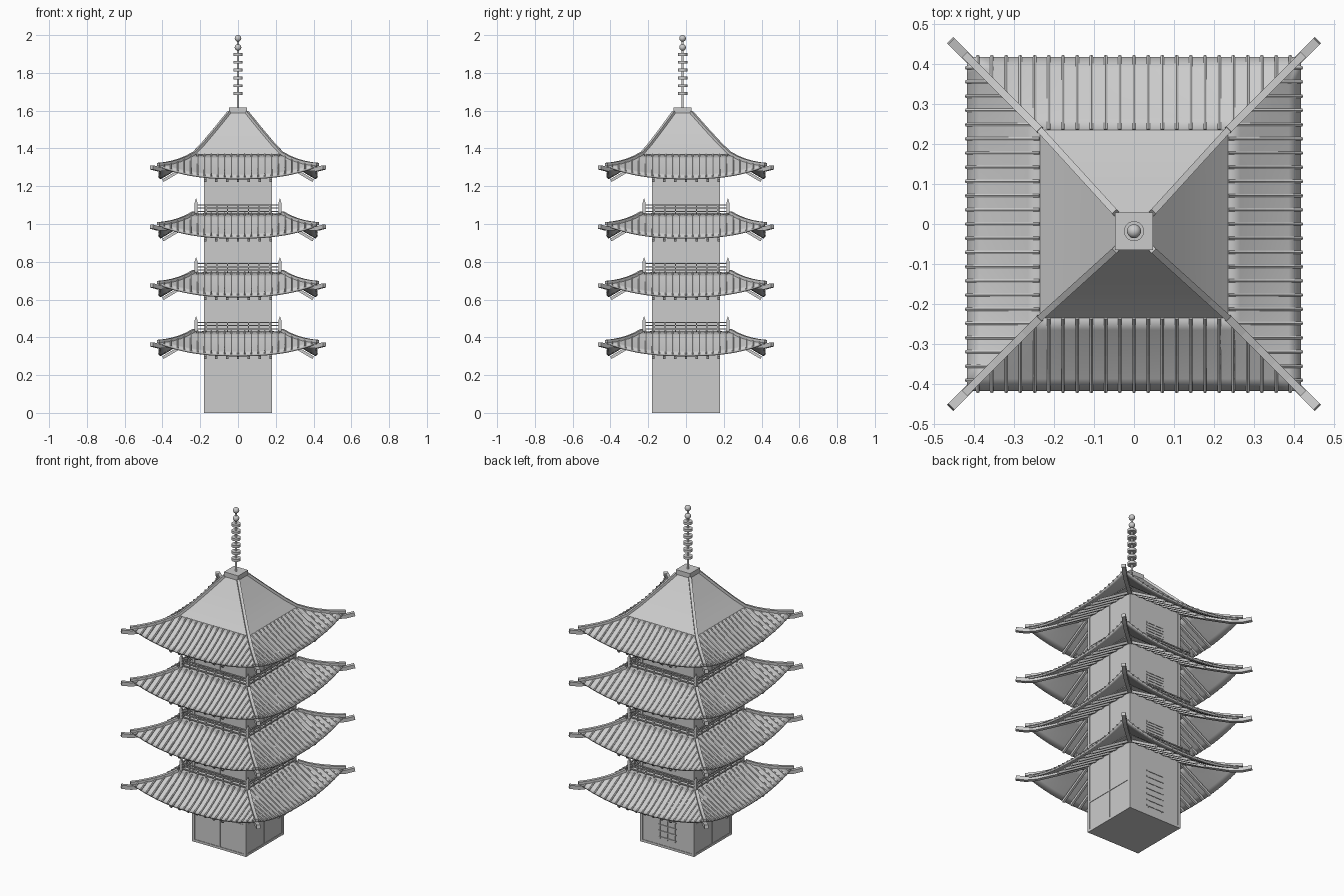
import bpy, bmesh, math
from mathutils import Vector, Matrix

if "Cube" in bpy.data.objects:
    bpy.data.objects.remove(bpy.data.objects["Cube"])

TIERS = [0.31, 0.622, 0.933, 1.247]      # eave height of each roof
INNER, OUTER, DROP, RISE = 0.235, 0.417, 0.122, 0.065
OFF = -0.018                             # crown sits slightly forward
ROT = [Matrix.Rotation(k * math.pi / 2, 4, 'Z') for k in range(4)]


def finish(bm, name, smooth=False):
    bmesh.ops.recalc_face_normals(bm, faces=bm.faces)
    me = bpy.data.meshes.new(name)
    bm.to_mesh(me)
    bm.free()
    ob = bpy.data.objects.new(name, me)
    bpy.context.collection.objects.link(ob)
    if smooth:
        bpy.ops.object.select_all(action='DESELECT')
        ob.select_set(True)
        bpy.context.view_layer.objects.active = ob
        bpy.ops.object.shade_smooth_by_angle(angle=math.radians(35))
    return ob


def box(bm, x0, x1, y0, y1, z0, z1, m=Matrix()):
    s = Matrix.Diagonal((x1 - x0, y1 - y0, z1 - z0, 1))
    t = Matrix.Translation(((x0 + x1) / 2, (y0 + y1) / 2, (z0 + z1) / 2))
    bmesh.ops.create_cube(bm, size=1, matrix=m @ t @ s)


def sweep(bm, pts, w, h, m=Matrix(), n=4):
    """Upright rectangular (n=4) or rounded bar along a path."""
    rings = []
    for i, p in enumerate(pts):
        d = (pts[min(i + 1, len(pts) - 1)] - pts[max(i - 1, 0)]).normalized()
        side = d.cross(Vector((0, 0, 1))).normalized()
        up = side.cross(d)
        k = 2 ** 0.5 if n == 4 else 1
        ring = []
        for j in range(n):
            a = 2 * math.pi * (j + 0.5) / n
            ring.append(bm.verts.new(m @ (p + side * math.cos(a) * w / 2 * k + up * math.sin(a) * h / 2 * k)))
        rings.append(ring)
    for a, b in zip(rings, rings[1:]):
        for j in range(n):
            bm.faces.new((a[j], a[(j + 1) % n], b[(j + 1) % n], b[j]))
    bm.faces.new(rings[0])
    bm.faces.new(rings[-1])


def roof_point(x, r, z):
    """Point on the front roof slope at distance r from the axis."""
    v = (r - INNER) / (OUTER - INNER)
    u = min(abs(x) / r, 1)
    return Vector((x, -r, z + DROP - DROP * v * (1.2 - 0.2 * v) + RISE * u ** 2.5 * v ** 1.3))


def make_roof(z, idx):
    # curved roof skin on four sides
    bm = bmesh.new()
    nu, nv = 20, 6
    for m in ROT:
        g = []
        for j in range(nv + 1):
            r = INNER + (OUTER - INNER) * j / nv
            g.append([bm.verts.new(m @ roof_point((2 * i / nu - 1) * r, r, z)) for i in range(nu + 1)])
        for j in range(nv):
            for i in range(nu):
                bm.faces.new((g[j][i], g[j + 1][i], g[j + 1][i + 1], g[j][i + 1]))
    bmesh.ops.remove_doubles(bm, verts=bm.verts, dist=1e-5)
    ob = finish(bm, f"roof_{idx}", True)
    mod = ob.modifiers.new("thickness", 'SOLIDIFY')
    mod.thickness = 0.012
    mod.offset = -1

    # tile ribs running down each slope
    bm = bmesh.new()
    for k, m in enumerate(ROT):
        lift = Vector((0, 0, 0.002 if k == 0 else 0))
        for i in range(-11, 12):
            x = i * 0.0355
            r0 = max(INNER, abs(x) + 0.004)
            pts = [roof_point(x, r0 + (OUTER + 0.003 - r0) * t / 4, z) + lift for t in range(5)]
            sweep(bm, pts, 0.01, 0.01, m, 6)
    finish(bm, f"tile_ribs_{idx}")

    # hip ridges above and projecting hip rafters below
    bm = bmesh.new()
    for m in ROT:
        pts = []
        for t in range(6):
            r = INNER + (OUTER + 0.006 - INNER) * t / 5
            pts.append(roof_point(r, r, z) + Vector((0, 0, 0.004)))
        sweep(bm, pts, 0.018, 0.016, m)
        low = [Vector((r, -r, z + h)) for r, h in ((0.17, 0.115), (0.3, 0.07), (0.38, 0.045), (0.42, 0.043), (0.458, 0.053))]
        sweep(bm, low, 0.022, 0.022, m)
    finish(bm, f"hips_{idx}")

    # sloping rafters under the eaves
    bm = bmesh.new()
    for m in ROT:
        for i in range(-3, 4):
            sweep(bm, [Vector((i * 0.0575, -0.17, z + 0.118)), Vector((i * 0.0575, -0.398, z - 0.018))], 0.013, 0.015, m)
    finish(bm, f"rafters_{idx}")


def make_balcony(z, idx):
    # floor, rails, balusters and pointed corner posts
    bm = bmesh.new()
    box(bm, -INNER, INNER, -INNER, INNER, z - 0.012, z)
    R = 0.222
    for m in ROT:
        for h in (0.012, 0.03, 0.046):
            box(bm, -R, R, -R - 0.004, -R + 0.004, z + h - 0.003, z + h + 0.003, m)
        for i in range(-3, 4):
            box(bm, i * 0.056 - 0.003, i * 0.056 + 0.003, -R - 0.003, -R + 0.003, z, z + 0.044, m)
        box(bm, R - 0.007, R + 0.007, -R - 0.007, -R + 0.007, z, z + 0.06, m)
        bmesh.ops.create_cone(bm, cap_ends=True, segments=4, radius1=0.0099, radius2=0.001, depth=0.02,
                              matrix=m @ Matrix.Translation((R, -R, z + 0.07)) @ Matrix.Rotation(math.pi / 4, 4, 'Z'))
    finish(bm, f"balcony_{idx}")


def make_storey(z0, z1, eave, idx):
    # wall block with framed panels; the back side carries a lattice
    bm = bmesh.new()
    B = 0.176
    box(bm, -B, B, -B, B, z0, z1)
    mid = z0 + (eave - z0) * 0.6
    for k, m in enumerate(ROT):
        box(bm, B - 0.012, B + 0.004, -B - 0.004, -B + 0.012, z0, z1, m)
        box(bm, -B, B, -B - 0.003, -B, z0, z0 + 0.014, m)
        if k == 2:
            for c in (-0.05, 0, 0.05):
                box(bm, c - 0.003, c + 0.003, -B - 0.003, -B, z0 + 0.05, eave - 0.02, m)
            for j in range(7):
                h = z0 + 0.06 + (eave - z0 - 0.09) * j / 6
                box(bm, -0.06, 0.06, -B - 0.004, -B, h - 0.003, h + 0.003, m)
        else:
            box(bm, -0.005, 0.005, -B - 0.003, -B, z0, z1, m)
            box(bm, -B, B, -B - 0.003, -B, mid - 0.004, mid + 0.004, m)
    finish(bm, f"storey_{idx}")


floor = 0.0
for n, z in enumerate(TIERS, 1):
    make_storey(floor, z + DROP - 0.012, z, n)
    make_roof(z, n)
    if n < 4:
        make_balcony(z + DROP, n)
    floor = z + DROP

# upper pyramid of the top roof, with slightly hollow sides
zb = TIERS[-1] + DROP
levels = [(INNER, 0, zb), (0.187, OFF * 0.25, zb + 0.05), (0.118, OFF * 0.62, zb + 0.132), (0.046, OFF, 1.59)]
bm = bmesh.new()
loops = [[bm.verts.new((sx * r, oy + sy * r, z)) for sx, sy in ((-1, -1), (1, -1), (1, 1), (-1, 1))] for r, oy, z in levels]
for a, b in zip(loops, loops[1:]):
    for j in range(4):
        bm.faces.new((a[j], a[(j + 1) % 4], b[(j + 1) % 4], b[j]))
bm.faces.new(loops[0])
bm.faces.new(loops[-1])
finish(bm, "top_pyramid", True)

bm = bmesh.new()
for sx in (-1, 1):
    for sy in (-1, 1):
        sweep(bm, [Vector((sx * r, oy + sy * r, z + 0.003)) for r, oy, z in levels], 0.016, 0.014)
finish(bm, "top_hips")

# crown block and finial with rings and balls
bm = bmesh.new()
box(bm, -0.047, 0.047, OFF - 0.047, OFF + 0.047, 1.582, 1.617)
finish(bm, "crown_block")

bm = bmesh.new()


def disc(r, z, h):
    bmesh.ops.create_cone(bm, cap_ends=True, segments=24, radius1=r, radius2=r, depth=h,
                          matrix=Matrix.Translation((0, OFF, z)))


disc(0.006, 1.79, 0.37)
for i in range(6):
    disc(0.025, 1.69 + i * 0.0415, 0.015)
for z in (1.935, 1.983):
    bmesh.ops.create_uvsphere(bm, u_segments=20, v_segments=12, radius=0.0175, matrix=Matrix.Translation((0, OFF, z)))
finish(bm, "finial", True)
